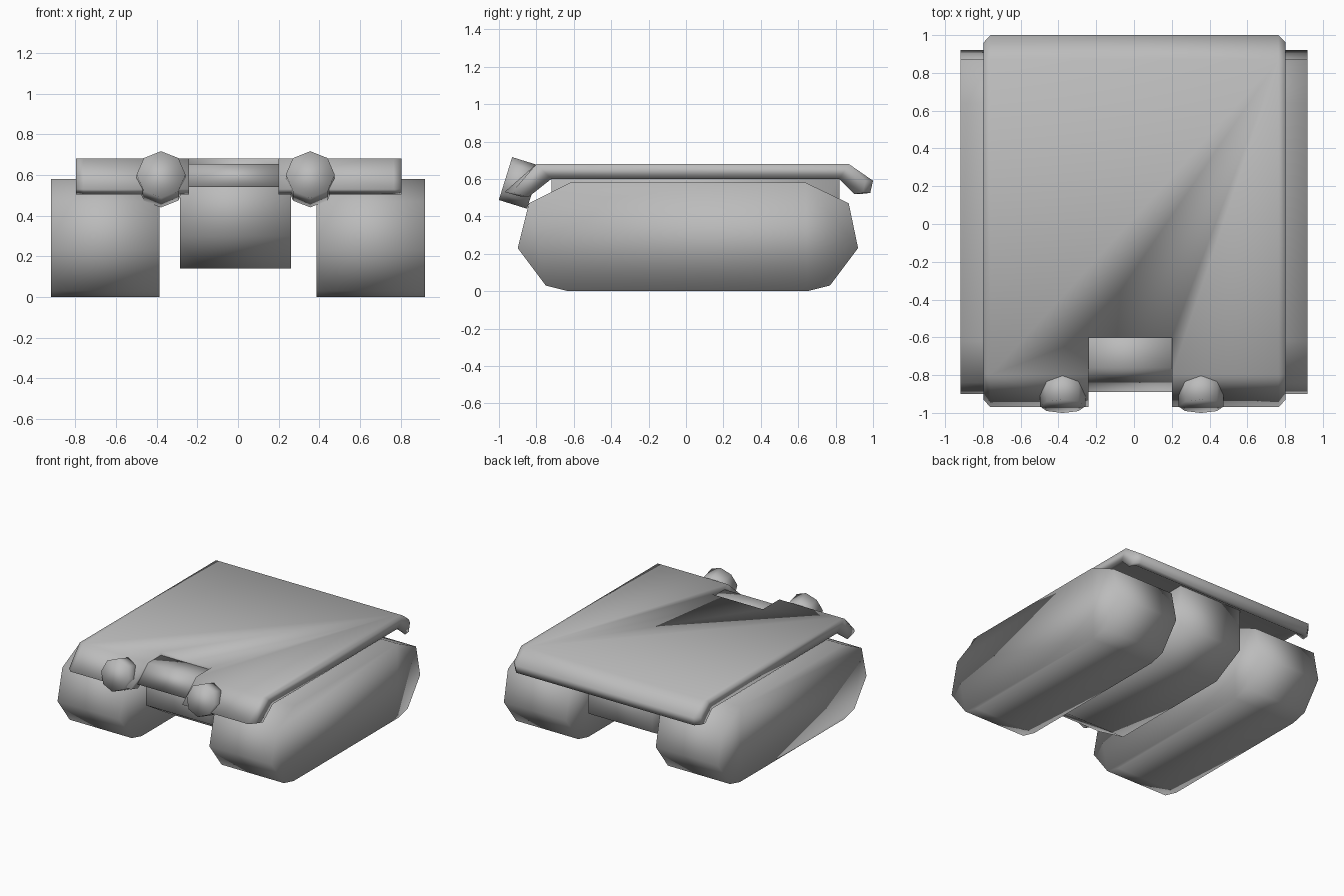
import bpy, bmesh
from mathutils import Vector

cube = bpy.data.objects.get("Cube")
if cube:
    bpy.data.objects.remove(cube, do_unlink=True)

grey = bpy.data.materials.new("plain_grey")
grey.use_nodes = True
grey.diffuse_color = (0.5, 0.5, 0.5, 1)
grey.node_tree.nodes["Principled BSDF"].inputs["Base Color"].default_value = (0.5, 0.5, 0.5, 1)


def finish(bm, name):
    """Turn a bmesh into a smooth grey object."""
    bmesh.ops.recalc_face_normals(bm, faces=bm.faces)
    mesh = bpy.data.meshes.new(name)
    bm.to_mesh(mesh)
    bm.free()
    mesh.materials.append(grey)
    mesh.shade_smooth()
    obj = bpy.data.objects.new(name, mesh)
    bpy.context.collection.objects.link(obj)
    return obj


def loft(name, sections):
    """Skin a list of (x, side profile) sections and cap both ends."""
    bm = bmesh.new()
    rings = [[bm.verts.new((x, y, z)) for y, z in profile] for x, profile in sections]
    for a, b in zip(rings, rings[1:]):
        for i in range(len(a)):
            j = (i + 1) % len(a)
            bm.faces.new((a[i], a[j], b[j], b[i]))
    bm.faces.new(rings[0])
    bm.faces.new(rings[-1])
    return finish(bm, name)


# Tracks: solid ten-sided side profile, one on each side
track = [(-0.9, 0.23), (-0.84, 0.47), (-0.62, 0.58), (0.64, 0.58), (0.87, 0.47),
         (0.92, 0.23), (0.77, 0.03), (0.65, 0), (-0.63, 0), (-0.75, 0.03)]
for side, sign in (("left", 1), ("right", -1)):
    loft(side + "_track", [(sign * 0.385, track), (sign * 0.918, track)])

# Central hull with sloped lower ends
hull = [(-0.72, 0.61), (-0.72, 0.3), (-0.46, 0.14), (0.56, 0.14), (0.82, 0.28), (0.82, 0.61)]
loft("hull", [(-0.285, hull), (0.26, hull)])

# Hood panel filling the notch in the deck
hood = [(-0.55, 0.655), (-0.76, 0.655), (-0.89, 0.54), (-0.76, 0.6), (-0.55, 0.61)]
loft("hood", [(-0.25, hood), (0.21, hood)])

# Deck plate with bent ends and chamfered corners
deck = [(-0.8, 0.68), (-0.97, 0.53), (-0.88, 0.505), (-0.72, 0.6), (0.82, 0.6),
        (0.94, 0.52), (0.985, 0.525), (1, 0.59), (0.87, 0.68)]
corner = [(y - 0.04 * (1 if y > 0 else -1) if abs(y) > 0.87 else y, z) for y, z in deck]
plate = loft("deck_plate", [(-0.797, corner), (-0.76, deck), (0.765, deck), (0.803, corner)])

# Notch in the front edge of the deck
cutter_side = [(-1.2, 0.3), (-0.6, 0.3), (-0.6, 0.9), (-1.2, 0.9)]
cutter = loft("notch_cutter", [(-0.24, cutter_side), (0.2, cutter_side)])
cut = plate.modifiers.new("notch", 'BOOLEAN')
cut.operation = 'DIFFERENCE'
cut.solver = 'EXACT'
cut.object = cutter
bpy.context.view_layer.objects.active = plate
bpy.ops.object.modifier_apply(modifier=cut.name)
bpy.data.objects.remove(cutter, do_unlink=True)
plate.data.shade_smooth()

# Headlights: eight-sided drums tilted upward
axis = Vector((0, -0.955, 0.297))
for side, x in (("left", 0.355), ("right", -0.378)):
    bm = bmesh.new()
    bmesh.ops.create_cone(bm, cap_ends=True, segments=8, radius1=0.12, radius2=0.12, depth=0.158)
    lamp = finish(bm, side + "_headlight")
    lamp.rotation_euler = axis.to_track_quat('Z', 'Y').to_euler()
    lamp.location = Vector((x, -0.965, 0.602)) - axis * 0.079
